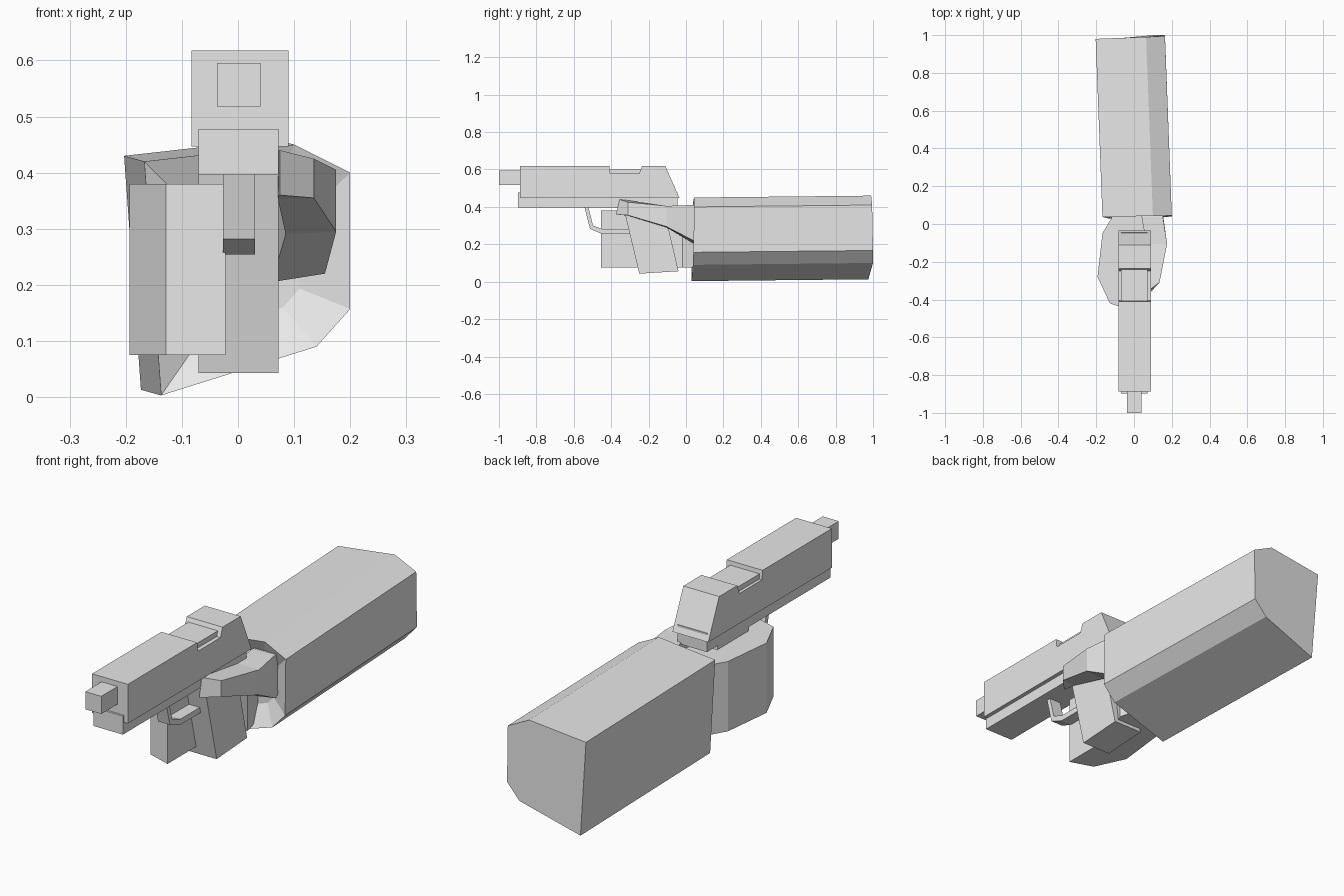
import bpy, bmesh
from mathutils import Vector

grey = bpy.data.materials.new("plain grey")
grey.diffuse_color = (0.8, 0.8, 0.8, 1)


def loft(name, rings):
    """Skin equal-sized rings of points in order and cap both ends."""
    bm = bmesh.new()
    vs = [[bm.verts.new(p) for p in r] for r in rings]
    n = len(rings[0])
    for a, b in zip(vs, vs[1:]):
        for i in range(n):
            j = (i + 1) % n
            bm.faces.new((a[i], a[j], b[j], b[i]))
    bm.faces.new(vs[0][::-1])
    bm.faces.new(vs[-1])
    bmesh.ops.recalc_face_normals(bm, faces=bm.faces)
    me = bpy.data.meshes.new(name)
    bm.to_mesh(me)
    bm.free()
    me.materials.append(grey)
    ob = bpy.data.objects.new(name, me)
    bpy.context.collection.objects.link(ob)
    return ob


def side_prism(name, x0, x1, profile):
    """Extrude a (y, z) profile across x."""
    return loft(name, [[(x, y, z) for y, z in profile] for x in (x0, x1)])


def box(name, x0, x1, y0, y1, z0, z1):
    return side_prism(name, x0, x1, [(y0, z0), (y1, z0), (y1, z1), (y0, z1)])


# Pistol upper: slide with ejection notch, chamber and barrel
side_prism("slide", -0.083, 0.09, [
    (-0.888, 0.447), (-0.035, 0.447), (-0.11, 0.618), (-0.235, 0.618),
    (-0.25, 0.578), (-0.405, 0.578), (-0.41, 0.618), (-0.888, 0.618)])
box("chamber", -0.07, 0.072, -0.42, -0.22, 0.56, 0.6)
box("barrel", -0.037, 0.04, -1.0, -0.87, 0.518, 0.595)

# Pistol lower: frame, raked grip and trigger guard
box("frame", -0.07, 0.072, -0.897, -0.045, 0.397, 0.478)
side_prism("grip", -0.07, 0.072, [
    (-0.34, 0.42), (-0.25, 0.043), (-0.04, 0.056), (-0.125, 0.42)])
side_prism("trigger_guard", -0.027, 0.03, [
    (-0.545, 0.41), (-0.513, 0.282), (-0.445, 0.254), (-0.27, 0.254),
    (-0.27, 0.279), (-0.44, 0.279), (-0.497, 0.3), (-0.525, 0.41)])

# Fingers and palm wrapped round the left of the grip
palm = [(-0.1, 0.1), (-0.12, 0.03), (-0.167, -0.05), (-0.193, -0.28),
        (-0.128, -0.42), (-0.022, -0.455), (-0.022, -0.22),
        (0.06, -0.02), (0.03, 0.1)]
loft("fingers", [[(x, y, z) for x, y in palm] for z in (0.075, 0.38)])

# Thumb along the right of the grip, widening towards the wrist
loft("thumb", [
    [(0.073, -0.355, 0.44), (0.075, -0.355, 0.44),
     (0.075, -0.375, 0.36), (0.073, -0.375, 0.36)],
    [(0.071, -0.31, 0.435), (0.135, -0.31, 0.425),
     (0.135, -0.31, 0.355), (0.071, -0.31, 0.353)],
    [(0.065, -0.105, 0.405), (0.175, -0.105, 0.405),
     (0.175, -0.105, 0.295), (0.085, -0.105, 0.29)],
    [(0.04, 0.04, 0.405), (0.153, 0.04, 0.41),
     (0.155, 0.04, 0.22), (0.06, 0.04, 0.205)],
    [(0.03, 0.1, 0.39), (0.13, 0.1, 0.39),
     (0.13, 0.1, 0.22), (0.03, 0.1, 0.205)]])

# Six-sided sleeve with a shallow recessed opening
section = [(-0.167, 0.42), (0.1, 0.45), (0.2, 0.4),
           (0.2, 0.157), (0.14, 0.09), (-0.137, 0.003)]
near = [(x, 0.032 + 0.02 * z + 0.02 * x, z) for x, z in section]
inner = [(0.02 + (x - 0.02) * 0.5, 0.09, 0.23 + (z - 0.23) * 0.5)
         for x, z in section]
far_y = [0.98, 0.99, 0.995, 1.0, 1.0, 0.975]
far = [(x - 0.036, y, z + 0.01) for (x, z), y in zip(section, far_y)]
loft("sleeve", [inner, near, far])
